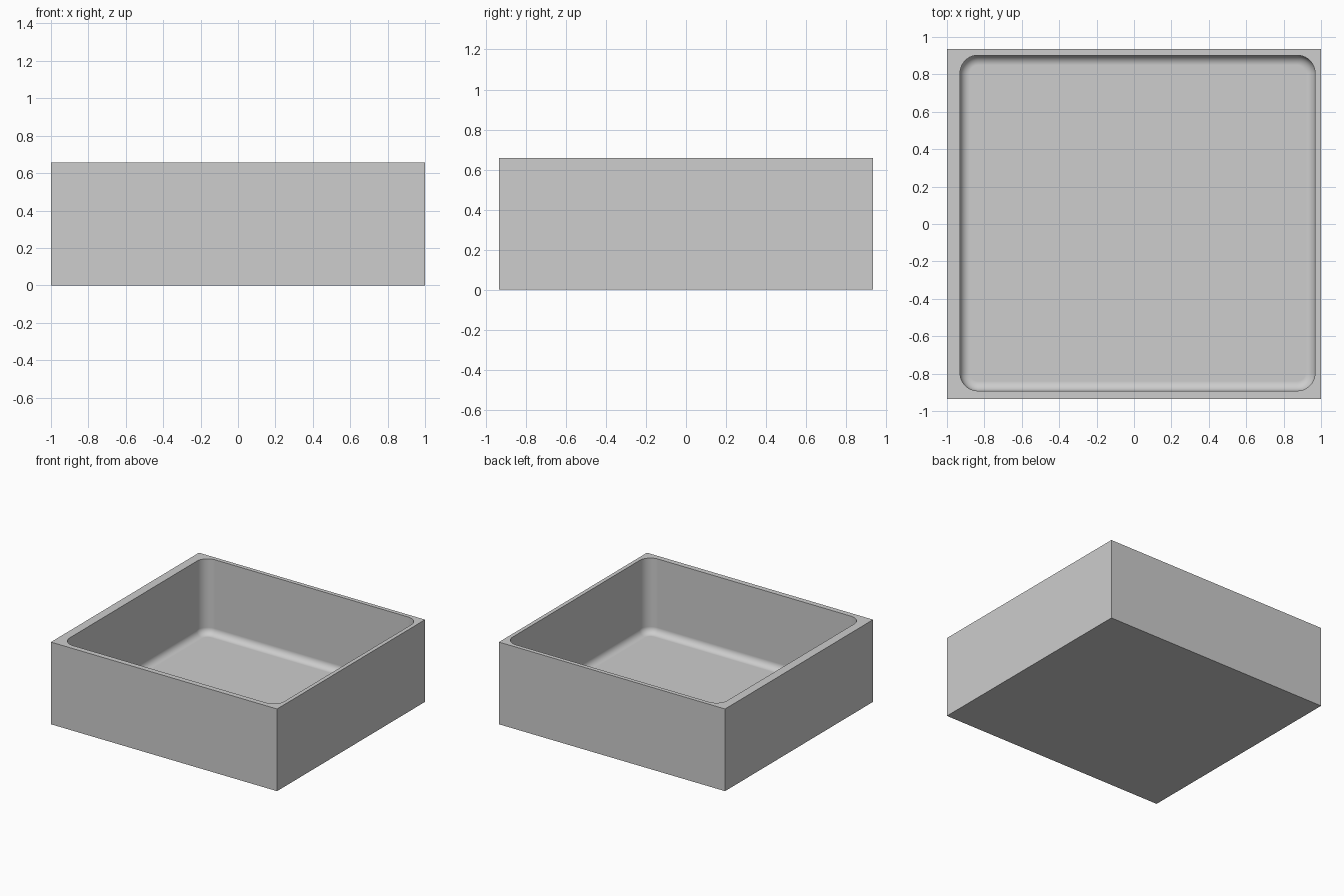
import bpy, bmesh
from mathutils import Matrix, Vector

cube = bpy.data.objects.get("Cube")
if cube:
    bpy.data.objects.remove(cube, do_unlink=True)

grey = bpy.data.materials.new("plain_grey")
grey.use_nodes = True
colour = (0.61, 0.61, 0.61, 1)
grey.diffuse_color = colour
grey.node_tree.nodes["Principled BSDF"].inputs["Base Color"].default_value = colour


def round_edges(bm, edges, radius):
    bmesh.ops.bevel(bm, geom=edges, offset=radius, segments=10,
                    profile=0.5, affect='EDGES', clamp_overlap=True)


def block(name, low, high, upright_radius=0, floor_radius=0):
    """Box between two corners, with optional rounded upright and floor edges."""
    low, high = Vector(low), Vector(high)
    bm = bmesh.new()
    bmesh.ops.create_cube(bm, size=1, matrix=Matrix.Translation((low + high) / 2)
                          @ Matrix.Diagonal((high - low).to_4d()))
    if upright_radius:
        round_edges(bm, [e for e in bm.edges
                         if abs(e.verts[0].co.z - e.verts[1].co.z) > 0.1], upright_radius)
    if floor_radius:
        round_edges(bm, [e for e in bm.edges
                         if max(v.co.z for v in e.verts) < low.z + 0.001], floor_radius)
    mesh = bpy.data.meshes.new(name)
    bm.to_mesh(mesh)
    bm.free()
    obj = bpy.data.objects.new(name, mesh)
    bpy.context.collection.objects.link(obj)
    mesh.materials.append(grey)
    return obj


# Open tray and the rounded, slightly off-centre hollow cut into it
tray = block("tray", (-1, -0.935, 0), (1, 0.935, 0.657))
hollow = block("hollow_cutter", (-0.93, -0.892, 0.056), (0.968, 0.902, 0.9), 0.095, 0.052)
hollow.hide_render = True

cut = tray.modifiers.new("hollow", 'BOOLEAN')
cut.operation = 'DIFFERENCE'
cut.solver = 'EXACT'
cut.object = hollow
bpy.ops.object.select_all(action='DESELECT')
tray.select_set(True)
bpy.context.view_layer.objects.active = tray
bpy.ops.object.modifier_apply(modifier=cut.name)
bpy.data.objects.remove(hollow, do_unlink=True)

# Smooth fillets beside flat walls and floor
bpy.ops.object.shade_smooth_by_angle(angle=0.6)
normals = tray.modifiers.new("flat_walls", 'WEIGHTED_NORMAL')
normals.keep_sharp = True
